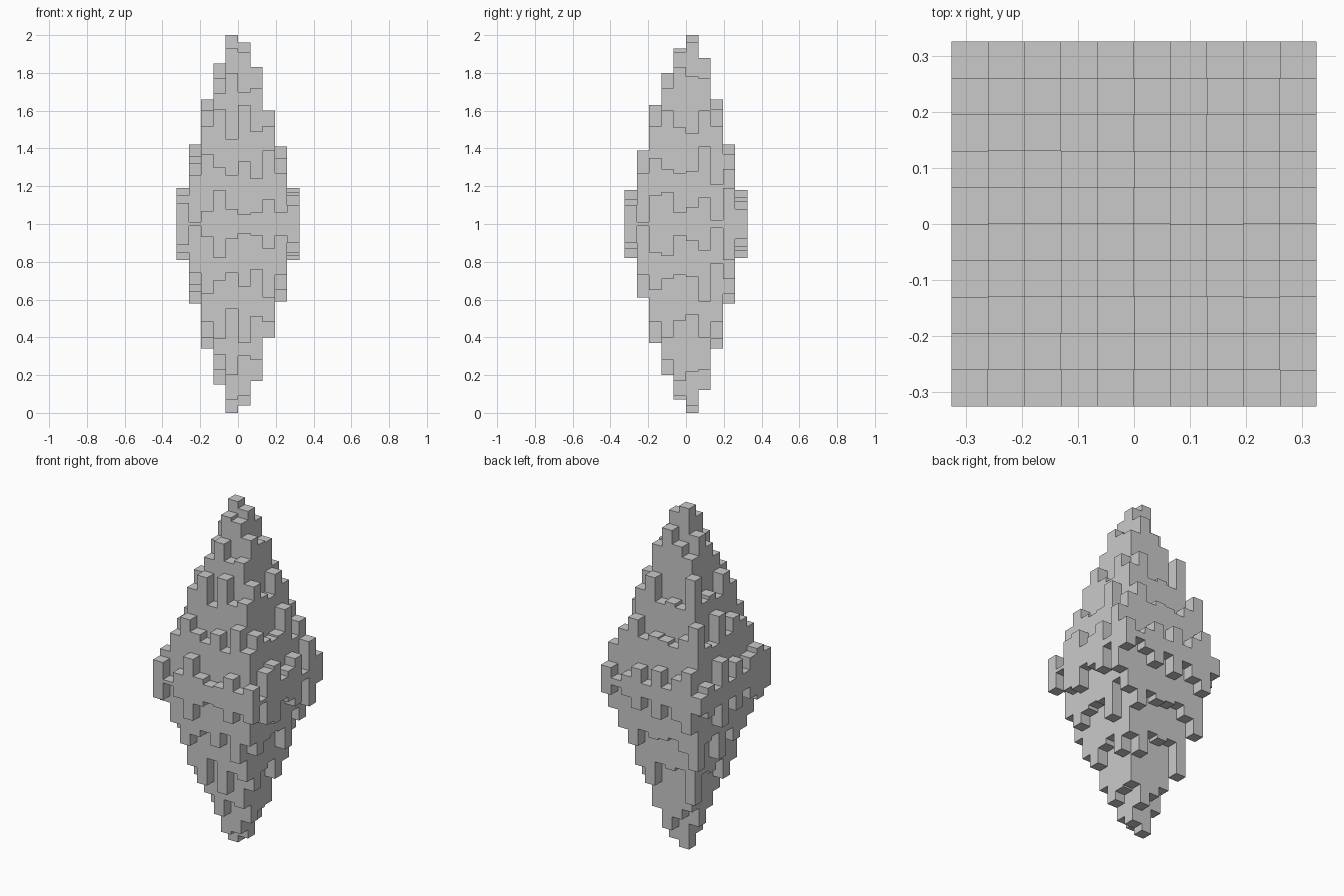
import bpy, bmesh
from mathutils import Matrix

if "Cube" in bpy.data.objects:
    bpy.data.objects.remove(bpy.data.objects["Cube"])

CELL = 0.065   # width of one square column
N = 10

# half-height of each column in hundredths, rows from front to back, left to right
HALF = [
    (11, 1, 7, 18, 8, 5, 6, 13, 6, 10),
    (15, 26, 37, 30, 26, 33, 24, 39, 27, 1),
    (12, 32, 52, 61, 45, 63, 49, 52, 35, 15),
    (5, 36, 60, 69, 80, 70, 72, 60, 29, 17),
    (14, 28, 48, 77, 93, 91, 83, 51, 27, 6),
    (5, 42, 52, 85, 100, 96, 78, 48, 28, 9),
    (19, 26, 50, 74, 80, 88, 77, 60, 41, 14),
    (5, 28, 66, 47, 49, 47, 61, 52, 21, 2),
    (9, 42, 33, 27, 29, 30, 27, 37, 29, 19),
    (5, 18, 12, 5, 14, 4, 12, 6, 2, 8),
]

grey = bpy.data.materials.new("plain grey")
grey.diffuse_color = (0.59, 0.59, 0.59, 1)
grey.use_nodes = True
grey.node_tree.nodes["Principled BSDF"].inputs["Base Color"].default_value = grey.diffuse_color

# columns, each mirrored about the middle height z = 1
bm = bmesh.new()
for j, row in enumerate(HALF):
    for i, h in enumerate(row):
        x = (i - (N - 1) / 2) * CELL
        y = (j - (N - 1) / 2) * CELL
        place = Matrix.Translation((x, y, 1)) @ Matrix.Diagonal((CELL, CELL, h / 50, 1))
        bmesh.ops.create_cube(bm, size=1, matrix=place)

mesh = bpy.data.meshes.new("crystal_columns")
bm.to_mesh(mesh)
bm.free()
mesh.materials.append(grey)
crystal = bpy.data.objects.new("crystal_columns", mesh)
bpy.context.collection.objects.link(crystal)
